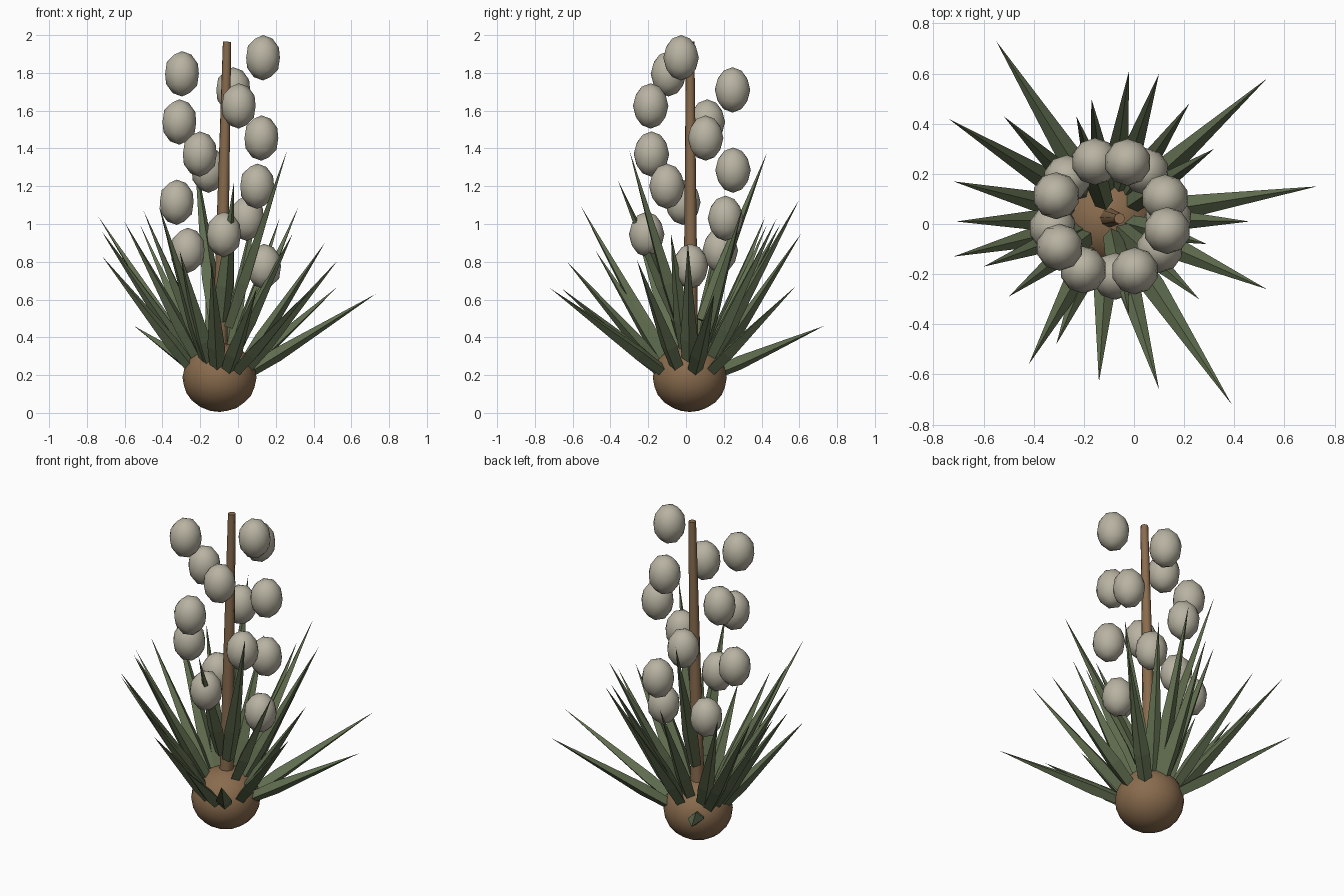
import bpy, bmesh, math
from mathutils import Vector, Matrix

if "Cube" in bpy.data.objects:
    bpy.data.objects.remove(bpy.data.objects["Cube"], do_unlink=True)


def material(name, rgb):
    m = bpy.data.materials.new(name)
    m.use_nodes = True
    m.diffuse_color = (*rgb, 1)
    m.node_tree.nodes["Principled BSDF"].inputs["Base Color"].default_value = (*rgb, 1)
    return m


BROWN = material("bark brown", (0.25, 0.148, 0.075))
GREEN = material("leaf green", (0.12, 0.157, 0.08))
CREAM = material("pale cream", (0.48, 0.45, 0.36))
CENTRE = Vector((-0.1, 0.02, 0))


def finish(bm, name, mat, smooth):
    bmesh.ops.recalc_face_normals(bm, faces=bm.faces[:])
    for f in bm.faces:
        f.smooth = smooth
    mesh = bpy.data.meshes.new(name)
    bm.to_mesh(mesh)
    bm.free()
    mesh.materials.append(mat)
    obj = bpy.data.objects.new(name, mesh)
    bpy.context.collection.objects.link(obj)
    return obj


def ellipsoid(name, centre, radii, detail, mat):
    bm = bmesh.new()
    place = Matrix.Translation(centre) @ Matrix.Diagonal((*radii, 1))
    bmesh.ops.create_icosphere(bm, subdivisions=detail, radius=1, matrix=place)
    return finish(bm, name, mat, True)


def loft(name, start, end, sections, sides, flat, mat, smooth=False):
    """Tapered bar: sections are (fraction along, radius); radius 0 is a point."""
    axis = end - start
    side = axis.cross(Vector((0, 0, 1))).normalized()
    up = side.cross(axis).normalized()
    bm = bmesh.new()
    rings = []
    for t, r in sections:
        mid = start + axis * t
        if r == 0:
            rings.append([bm.verts.new(mid)])
            continue
        angles = [math.tau * k / sides for k in range(sides)]
        rings.append([bm.verts.new(mid + side * r * math.cos(a) + up * r * flat * math.sin(a))
                      for a in angles])
    for a, b in zip(rings, rings[1:]):
        for k in range(sides):
            n = (k + 1) % sides
            bm.faces.new([a[k], a[n], b[0]] if len(b) == 1 else [a[k], a[n], b[n], b[k]])
    for ring in (rings[0], rings[-1]):
        if len(ring) > 1:
            bm.faces.new(ring)
    return finish(bm, name, mat, smooth)


# Bulb and flower stalk
ellipsoid("bulb", CENTRE + Vector((0.002, 0, 0.187)), (0.196, 0.196, 0.182), 3, BROWN)
stalk = loft("stalk", Vector((-0.1, 0.025, 0.2)), Vector((-0.058, 0.022, 1.965)),
             [(0, 0.041), (1, 0.022)], 8, 1, BROWN, True)
bpy.context.view_layer.objects.active = stalk
stalk.select_set(True)
bpy.ops.object.shade_smooth_by_angle(angle=math.radians(50))
stalk.select_set(False)

# Blossoms spiralling up the stalk
for i in range(14):
    a = math.radians(137.508 * i)
    pos = Vector((-0.095 + 0.233 * math.cos(a), 0.024 + 0.233 * math.sin(a), 0.775 + 0.085 * i))
    ellipsoid(f"blossom_{i + 1}", pos, (0.094, 0.094, 0.12), 2, CREAM)

# Leaves, given by their tips; the steeper ones start higher and closer to the stalk
TIPS = [
    (-.55, .73, .46), (-.74, .42, 1.04), (-.52, .43, 1), (-.72, .17, .96), (-.71, .01, .94),
    (-.72, -.13, .83), (-.6, -.17, 1.01), (-.5, -.29, 1.07), (-.42, -.56, 1.1), (-.31, -.48, .86),
    (-.14, -.63, .8), (.1, -.66, .66), (.39, -.72, .66), (.26, -.3, 1.39), (.53, -.26, .81),
    (.29, -.08, .95), (.46, .01, .9), (.73, .15, .63), (.32, .3, 1.09), (.53, .58, .67),
    (.22, .48, 1.03), (.1, .6, 1.13), (-.02, .61, .95), (-.17, .5, 1), (-.23, .43, 1.38),
    (-.02, -.36, 1.23),
]
for i, tip in enumerate(TIPS):
    end = Vector(tip)
    out = Vector((end.x - CENTRE.x, end.y - CENTRE.y, 0))
    steep = min(1, max(0, (end.z / out.length - 1) / 2))
    base = CENTRE + out.normalized() * (0.135 - 0.07 * steep)
    base.z = 0.2 + 0.29 * steep ** 2
    loft(f"leaf_{i + 1}", base, end, [(0, 0.037), (0.25, 0.046), (1, 0)], 4, 0.8, GREEN)
